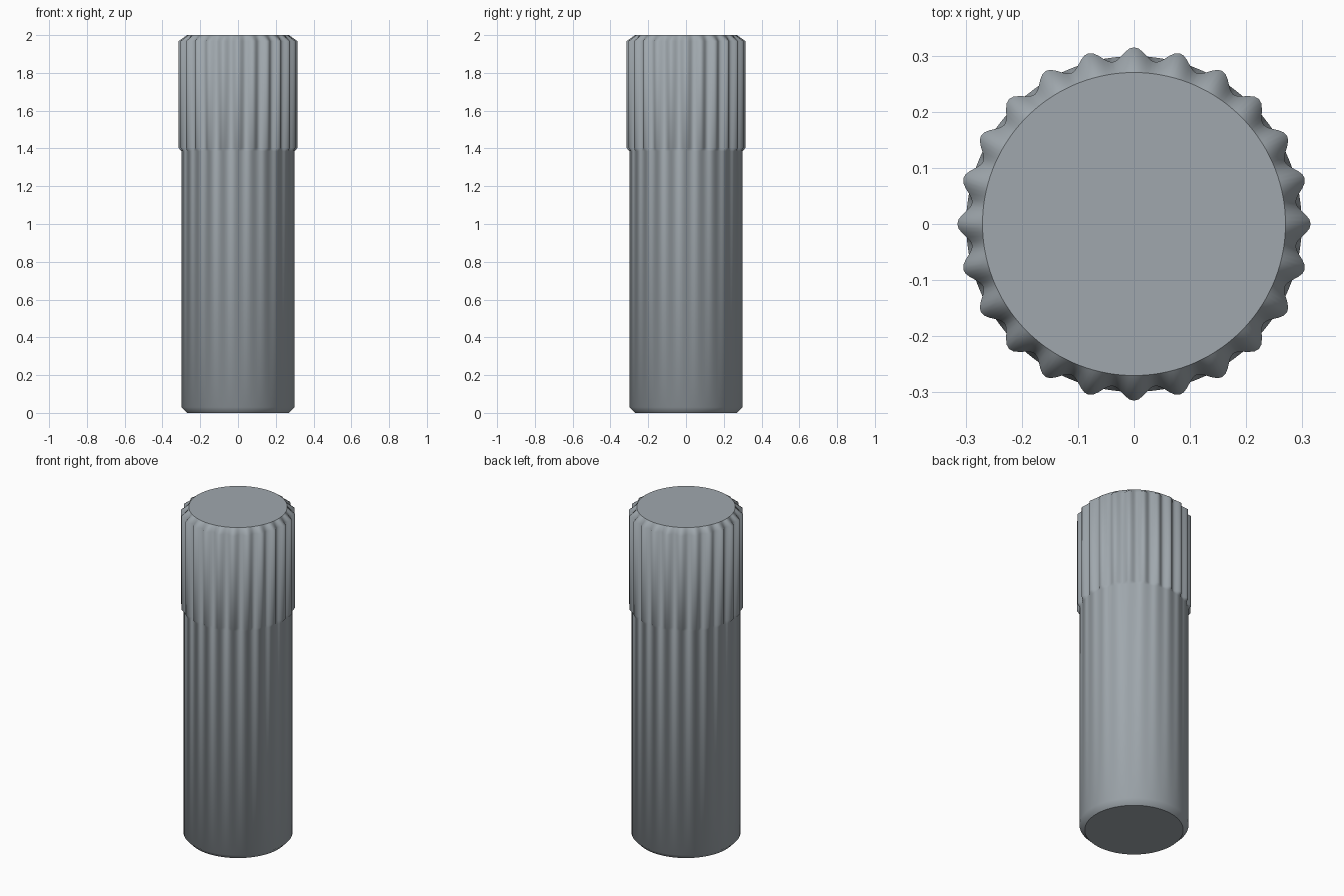
import bpy, bmesh, math

if "Cube" in bpy.data.objects:
    bpy.data.objects.remove(bpy.data.objects["Cube"])

TEETH = 24
PER_TOOTH = 10
N = TEETH * PER_TOOTH

# (height, mean radius, ripple amplitude) for each ring, bottom to top
RINGS = [
    (0.0, 0.27, 0.0),
    (0.03, 0.299, 0.0),
    (1.385, 0.299, 0.0),
    (1.403, 0.303, 0.012),
    (1.968, 0.303, 0.012),
    (2.0, 0.27, 0.0),
]


def ring(bm, z, r, ripple):
    verts = []
    for i in range(N):
        a = 2 * math.pi * i / N
        rad = r + ripple * math.cos(TEETH * a)
        verts.append(bm.verts.new((rad * math.cos(a), rad * math.sin(a), z)))
    return verts


steel = bpy.data.materials.new("steel grey")
steel.diffuse_color = (0.35, 0.39, 0.42, 1)
steel.use_nodes = True
steel.node_tree.nodes["Principled BSDF"].inputs["Base Color"].default_value = steel.diffuse_color

# Pin: plain chamfered shaft with a splined head, lofted through the rings
bm = bmesh.new()
loops = [ring(bm, *r) for r in RINGS]
for low, high in zip(loops, loops[1:]):
    for i in range(N):
        j = (i + 1) % N
        bm.faces.new((low[i], low[j], high[j], high[i])).smooth = True

# Flat end caps with crisp rims
for cap in (bm.faces.new(loops[0][::-1]), bm.faces.new(loops[-1])):
    for edge in cap.edges:
        edge.smooth = False

mesh = bpy.data.meshes.new("splined_pin")
bm.to_mesh(mesh)
bm.free()
mesh.materials.append(steel)
bpy.context.collection.objects.link(bpy.data.objects.new("splined_pin", mesh))
